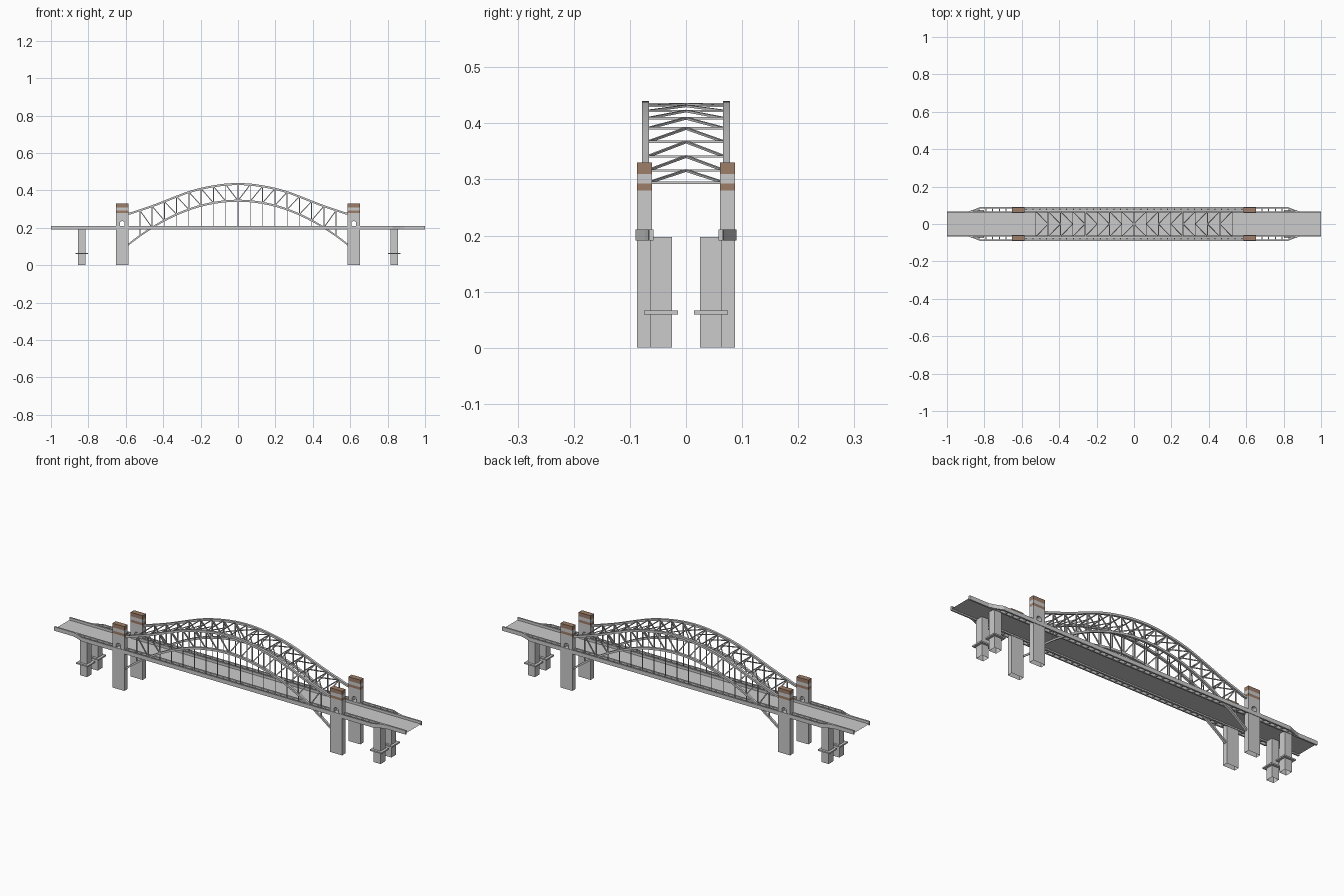
import bpy, bmesh, math
from mathutils import Vector

if "Cube" in bpy.data.objects:
    bpy.data.objects.remove(bpy.data.objects["Cube"])

PIER_X, TOWER_X, STEP, CHORD_Y = 0.835, 0.619, 0.0656, 0.072

brown = bpy.data.materials.new("brown_stone")
brown.diffuse_color = (0.34, 0.21, 0.14, 1)
brown.use_nodes = True
brown.node_tree.nodes["Principled BSDF"].inputs["Base Color"].default_value = brown.diffuse_color


def finish(name, bm, mat=None):
    bmesh.ops.recalc_face_normals(bm, faces=bm.faces)
    me = bpy.data.meshes.new(name)
    bm.to_mesh(me)
    bm.free()
    ob = bpy.data.objects.new(name, me)
    bpy.context.collection.objects.link(ob)
    if mat:
        me.materials.append(mat)
    return ob


def box(bm, x0, x1, y0, y1, z0, z1, open_bottom=False):
    lo = [bm.verts.new((x, y, z0)) for x, y in ((x0, y0), (x1, y0), (x1, y1), (x0, y1))]
    hi = [bm.verts.new((v.co.x, v.co.y, z1)) for v in lo]
    for i in range(4):
        j = (i + 1) % 4
        bm.faces.new((lo[i], lo[j], hi[j], hi[i]))
    bm.faces.new(hi)
    if not open_bottom:
        bm.faces.new(lo[::-1])


def cbox(bm, cx, cy, hx, hy, z0, z1, **k):
    box(bm, cx - hx, cx + hx, cy - hy, cy + hy, z0, z1, **k)


def sweep(bm, pts, w, h):
    """Rectangular section (w in y, h in z) carried along points that advance in x."""
    rings = [[bm.verts.new((x, y + a * w / 2, z + b * h / 2))
              for a, b in ((-1, -1), (1, -1), (1, 1), (-1, 1))] for x, y, z in pts]
    for r, s in zip(rings, rings[1:]):
        for i in range(4):
            j = (i + 1) % 4
            bm.faces.new((r[i], r[j], s[j], s[i]))
    bm.faces.new(rings[0])
    bm.faces.new(rings[-1])


def bar(bm, p, q, t):
    """Square bar between two points."""
    p, q = Vector(p), Vector(q)
    d = (q - p).normalized()
    side = d.cross(Vector((0, 1, 0)) if abs(d.y) < 0.9 else Vector((0, 0, 1))).normalized()
    up = d.cross(side)
    ends = [[bm.verts.new(c + (side * a + up * b) * t / 2)
             for a, b in ((-1, -1), (1, -1), (1, 1), (-1, 1))] for c in (p, q)]
    for i in range(4):
        j = (i + 1) % 4
        bm.faces.new((ends[0][i], ends[0][j], ends[1][j], ends[1][i]))
    bm.faces.new(ends[0])
    bm.faces.new(ends[1])


# Arch heights
NODES = [.434, .431, .422, .409, .391, .367, .341, .316, .294, .274]


def top_z(x):
    u = min(abs(x) / STEP, 8.999)
    i = int(u)
    g = lambda k: NODES[min(abs(k), 9)]
    f, a, b, c, d = u - i, g(i - 1), g(i), g(i + 1), g(i + 2)
    return b + f * ((c - a) / 2 + f * (a - 2.5 * b + 2 * c - d / 2 + f * (1.5 * (b - c) + (d - a) / 2)))


def low_z(x):
    return 0.345 - 0.235 * (x / 0.587) ** 2


# Road deck: a thin sheet
bm = bmesh.new()
bm.faces.new([bm.verts.new(c) for c in
              ((-1, -.06, .198), (1, -.06, .198), (1, .06, .198), (-1, .06, .198))])
finish("road_deck", bm)

# Edge girders, outer walkway rails and their cross ties
girder, rail, ties = bmesh.new(), bmesh.new(), bmesh.new()
for s in (-1, 1):
    box(girder, -1, 1, s * .062 - .004, s * .062 + .004, .191, .211)
    sweep(rail, [(-.89, s * .063, .201), (-.865, s * .07, .201), (-.825, s * .0865, .201),
                 (.825, s * .0865, .201), (.865, s * .07, .201), (.89, s * .063, .201)], .007, .02)
    for i in range(-23, 24):
        cbox(ties, i * .036, s * .075, .003, .012, .194, .206)
finish("edge_girders", girder)
finish("walkway_rails", rail)
finish("walkway_ties", ties)

# Approach piers with collars
pier, collar = bmesh.new(), bmesh.new()
for sx in (-1, 1):
    for sy in (-1, 1):
        cbox(pier, sx * PIER_X, sy * .044, .02, .019, 0, .197, open_bottom=True)
        cbox(collar, sx * PIER_X, sy * .0445, .033, .0305, .059, .066)
finish("approach_piers", pier)
finish("pier_collars", collar)

# Towers: shaft, arched doorway storey, banded cap
shaft, door, caps, band = (bmesh.new() for _ in range(4))
arc = [(.013 * math.cos(math.pi * k / 10), .223 + .013 * math.sin(math.pi * k / 10)) for k in range(11)]
outline = [(-.034, .21), (-.034, .28), (.034, .28), (.034, .21), (.013, .21)] + arc + [(-.013, .21)]
for sx in (-1, 1):
    for sy in (-1, 1):
        cx, cy = sx * TOWER_X, sy * .074
        cbox(shaft, cx, cy, .034, .0135, 0, .21, open_bottom=True)
        f = door.faces.new([door.verts.new((cx + x, cy - .0135, z)) for x, z in outline])
        new = bmesh.ops.extrude_face_region(door, geom=[f], use_keep_orig=True)["geom"]
        bmesh.ops.translate(door, vec=(0, .027, 0),
                            verts=[v for v in new if isinstance(v, bmesh.types.BMVert)])
        cbox(caps, cx, cy, .034, .0135, .28, .293)
        cbox(band, cx, cy, .034, .0135, .293, .31)
        cbox(caps, cx, cy, .034, .0135, .31, .33)
finish("tower_shafts", shaft)
finish("tower_doorways", door)
finish("tower_caps", caps, brown)
finish("tower_bands", band)

# Arch trusses
chord, web, hang = bmesh.new(), bmesh.new(), bmesh.new()
xs = [-.59 + 1.18 * i / 48 for i in range(49)]
for s in (-1, 1):
    y = s * CHORD_Y
    sweep(chord, [(x, y, top_z(x)) for x in xs], .012, .011)
    sweep(chord, [(x, y, low_z(x)) for x in xs], .012, .011)
    for k in range(-8, 9):
        x = k * STEP
        bar(web, (x, y, low_z(x)), (x, y, top_z(x)), .005)
        if low_z(x) > .21:
            bar(hang, (x, y, .2), (x, y, low_z(x)), .003)
        if k:
            # diagonals fall towards midspan
            xi = x - math.copysign(STEP, k)
            bar(web, (x, y, top_z(x)), (xi, y, low_z(xi)), .005)
finish("arch_chords", chord)
finish("arch_web", web)
finish("deck_hangers", hang)

# Overhead struts and K bracing between the top chords
brace = bmesh.new()
for k in range(-8, 9):
    x = k * STEP
    bar(brace, (x, -.068, top_z(x)), (x, .068, top_z(x)), .004)
    if k:
        xi = x - math.copysign(STEP, k)
        for s in (-1, 1):
            bar(brace, (x, s * .068, top_z(x)), (xi, 0, top_z(xi)), .004)
finish("overhead_bracing", brace)
